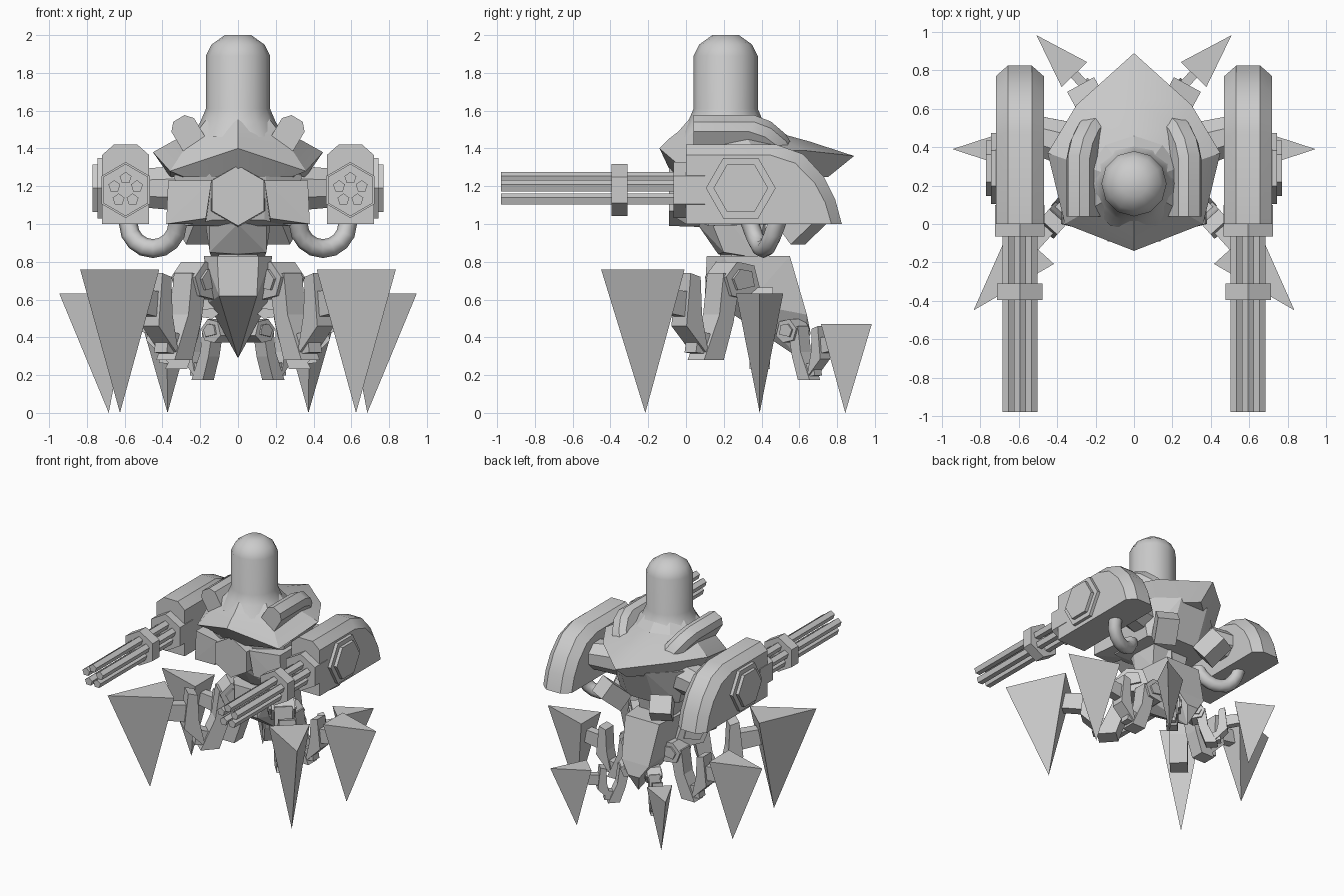
import bpy, bmesh, math
from mathutils import Vector, Matrix

if "Cube" in bpy.data.objects:
    bpy.data.objects.remove(bpy.data.objects["Cube"])

GREY = bpy.data.materials.new("plain grey")
GREY.diffuse_color = (0.6, 0.6, 0.6, 1)
GREY.use_nodes = True
GREY.node_tree.nodes["Principled BSDF"].inputs["Base Color"].default_value = GREY.diffuse_color


def finish(name, bm, smooth=0):
    bmesh.ops.recalc_face_normals(bm, faces=bm.faces)
    me = bpy.data.meshes.new(name)
    bm.to_mesh(me)
    bm.free()
    me.materials.append(GREY)
    if smooth:
        me.shade_smooth()
        me.set_sharp_from_angle(angle=math.radians(smooth))
    ob = bpy.data.objects.new(name, me)
    bpy.context.collection.objects.link(ob)
    return ob


def loft(name, rings, smooth=0):
    """Skin a list of equal-length point rings and cap both ends."""
    bm = bmesh.new()
    vs = [[bm.verts.new(p) for p in r] for r in rings]
    n = len(vs[0])
    for a, b in zip(vs, vs[1:]):
        for i in range(n):
            j = (i + 1) % n
            bm.faces.new((a[i], a[j], b[j], b[i]))
    bm.faces.new(vs[0])
    bm.faces.new(vs[-1])
    return finish(name, bm, smooth)


def hull(name, pts):
    bm = bmesh.new()
    for p in pts:
        bm.verts.new(p)
    r = bmesh.ops.convex_hull(bm, input=bm.verts)
    junk = {g for g in r["geom_interior"] + r["geom_unused"] if isinstance(g, bmesh.types.BMVert)}
    bmesh.ops.delete(bm, geom=list(junk), context='VERTS')
    bmesh.ops.dissolve_limit(bm, angle_limit=0.02, verts=bm.verts, edges=bm.edges)
    return finish(name, bm)


def sym(pts):
    return [(s * x, y, z) for x, y, z in pts for s in (1, -1)]


def prism(name, a, b, r0, r1, n, turn=0.0, smooth=0):
    """n-sided prism from a to b."""
    a, b = Vector(a), Vector(b)
    d = (b - a).normalized()
    u = Vector((0, 0, 1)) if abs(d.z) < 0.9 else Vector((0, 1, 0))
    u = (u - d * u.dot(d)).normalized()
    v = d.cross(u)
    ang = [math.tau * i / n + turn for i in range(n)]
    return loft(name, [[c + (u * math.cos(t) + v * math.sin(t)) * r for t in ang]
                       for c, r in ((a, r0), (b, r1))], smooth)


def slab(name, prof, hw, k, mat):
    """Side profile (y, h) given a width, with the outer top edge chamfered by k."""
    y0, ym = prof[0][0], max(p[0] for p in prof)
    hm = max(p[1] for p in prof)
    inset = [(y - k * (y - y0) / (ym - y0), h - k * h / hm) for y, h in prof]
    rings = []
    for x, pr in ((-hw, inset), (-hw * .5, prof), (hw * .5, prof), (hw, inset)):
        rings.append([mat @ Vector((x, y, h)) for y, h in [(y0, 0)] + pr])
    return loft(name, rings, 32)


# Domed tower on the hat
prof = [(.25, 1.46), (.20, 1.54), (.17, 1.61), (.17, 1.89), (.14, 1.95), (.07, 2.0)]
loft("tower_dome", [[(r * math.sin(math.tau * i / 12), .21 - r * math.cos(math.tau * i / 12), z)
                     for i in range(12)] for r, z in prof], 40)

# Hat shell: pointed rim with upper flare and recessed underside
half = [(0, -.14, 1.40), (.36, .0, 1.28), (.45, .37, 1.38), (.30, .62, 1.39), (0, .89, 1.36)]
rim = half + [(-x, y, z) for x, y, z in half[3:0:-1]]


def shrink(f, z, keep=0.0):
    return [(x * f, .21 + (y - .21) * f, z + (rz - z) * keep) for x, y, rz in rim]


def circle(r, z):
    out = []
    for x, y, _ in rim:
        d = Vector((x, y - .21)).normalized() * r
        out.append((d.x, .21 + d.y, z))
    return out


loft("hat_shell", [shrink(.80, 1.25), rim,
                   [tuple(Vector(a).lerp(Vector(b), .55)) for a, b in zip(rim, circle(.25, 1.50))],
                   circle(.25, 1.49), circle(.18, 1.57)], 25)

# Chest below the hat, snout, side panels, waist
hull("chest", sym([(.15, -.02, 1.27), (.34, .1, 1.26), (.34, .48, 1.28), (.12, .68, 1.28),
                   (.14, .04, 1.02), (.28, .12, .99), (.26, .46, 1.0), (.12, .56, 1.0)]))
prism("snout", (0, .2, 1.15), (0, -.09, 1.15), .17, .16, 6)
hull("waist", sym([(.15, .12, 1.05), (.18, .2, 1.05), (.16, .42, 1.05), (0, .06, 1.0),
                   (0, .17, .84), (.15, .2, .85), (.14, .38, .82)]))
hull("pelvis", sym([(.11, .11, .83), (.18, .2, .83), (.15, .55, .83), (.10, .10, .62),
                    (.16, .33, .58), (.12, .64, .52), (.05, .66, .42), (0, .60, .29)]))
prism("spine", (0, .3, .75), (0, .3, 1.0), .12, .12, 6)

pod_profile = [(0, .42), (.48, .42), (.62, .37), (.73, .25), (.79, .13), (.825, 0)]
horn_profile = [(.04, .22), (.36, .22), (.45, .18), (.53, .10), (.58, 0)]

for s, side in ((1, "right"), (-1, "left")):
    px = .595 * s
    # Arched horn on the hat, leaning outwards
    slab("hat_horn_" + side, horn_profile, .07, .04,
         Matrix.Translation((.2 * s, 0, 1.37)) @ Matrix.Rotation(.54 * s, 4, 'Y'))
    hull("chest_panel_" + side, [(s * x, y, z) for x, y, z in (
        (.14, -.06, 1.23), (.37, .0, 1.23), (.38, .0, 1.0), (.17, -.05, 1.03),
        (.14, .12, 1.23), (.37, .2, 1.23), (.36, .2, 1.0), (.17, .12, 1.0))])

    # Gun pod with hexagonal side plates
    slab("gun_pod_" + side, pod_profile, .125, .055, Matrix.Translation((px, 0, 1.0)))
    for r, x in ((.185, .745), (.145, .77)):
        prism("pod_side_plate_" + side, (.70 * s, .29, 1.19), (x * s, .29, 1.19), r, r, 6, math.pi / 6)

    # Rotary barrels, collar and clamp ring
    prism("gun_collar_" + side, (px, .1, 1.18), (px, -.065, 1.18), .148, .148, 6)
    prism("barrel_clamp_" + side, (px, -.31, 1.18), (px, -.395, 1.18), .138, .138, 6)
    for i in range(5):
        t = math.tau * i / 5
        x, z = px + .063 * math.sin(t), 1.18 + .063 * math.cos(t)
        prism("barrel_" + side, (x, 0, z), (x, -.98, z), .033, .033, 5)

    # Shoulder joint and the bent hose below it
    prism("shoulder_" + side, (.28 * s, .40, 1.19), (.50 * s, .46, 1.19), .13, .11, 8, .39)
    rings = []
    for i in range(9):
        a = math.pi * i / 8
        rad = Vector((-math.cos(a) * s, 0, -math.sin(a)))
        c = Vector((.45 * s, .34 + .14 * i / 8, 1.0)) + rad * .13
        rings.append([c + (rad * math.cos(t) + Vector((0, 1, 0)) * math.sin(t)) * .05
                      for t in [math.tau * k / 8 for k in range(8)]])
    loft("hose_" + side, rings, 50)

    # Tilted pack behind the chest
    m = Matrix.Translation((.22 * s, .62, 1.01)) @ Matrix.Rotation(-.5 * s, 4, 'Z') @ Matrix.Rotation(.7, 4, 'X')
    hull("back_pack_" + side, [m @ Vector((a * .08, b * .1, c * .07))
                               for a in (-1, 1) for b in (-1, 1) for c in (-1, 1)])

    # Legs: one design, three sizes
    for where, ox, oy, ang, k in (("front", .17, .29, -48, 1.0), ("middle", .12, .39, 0, .83),
                                  ("back", .08, .54, 46, .62)):
        tag = where + "_" + side
        ca, sa = math.cos(math.radians(ang)), math.sin(math.radians(ang))

        def at(d, w, z):
            d, w = d * k, w * k
            return (s * (ox + d * ca - w * sa), oy + d * sa + w * ca, z * k)

        def plate(name, poly, w):
            loft(name + tag, [[at(d, e, z) for d, z in poly] for e in (-w, w)])

        plate("hip_", [(-.06, .66), (-.02, .78), (.10, .80), (.18, .72), (.14, .62), (.02, .60)], .085)
        plate("hip_cap_", [(-.01, .67), (.01, .75), (.09, .76), (.14, .71), (.11, .65)], .10)
        plate("thigh_", [(.06, .72), (.18, .74), (.21, .52), (.32, .28), (.18, .28), (.11, .48)], .065)
        plate("knee_", [(.19, .30), (.19, .40), (.34, .44), (.36, .32)], .045)
        plate("shank_", [(.28, .30), (.44, .46), (.41, .74), (.34, .72), (.33, .52)], .06)
        plate("ankle_", [(.37, .50), (.37, .64), (.60, .66), (.62, .54)], .04)
        hull("spike_foot_" + tag, [at(.68, 0, 0), at(.995, 0, .76), at(.535, .15, .76), at(.535, -.15, .76)])
